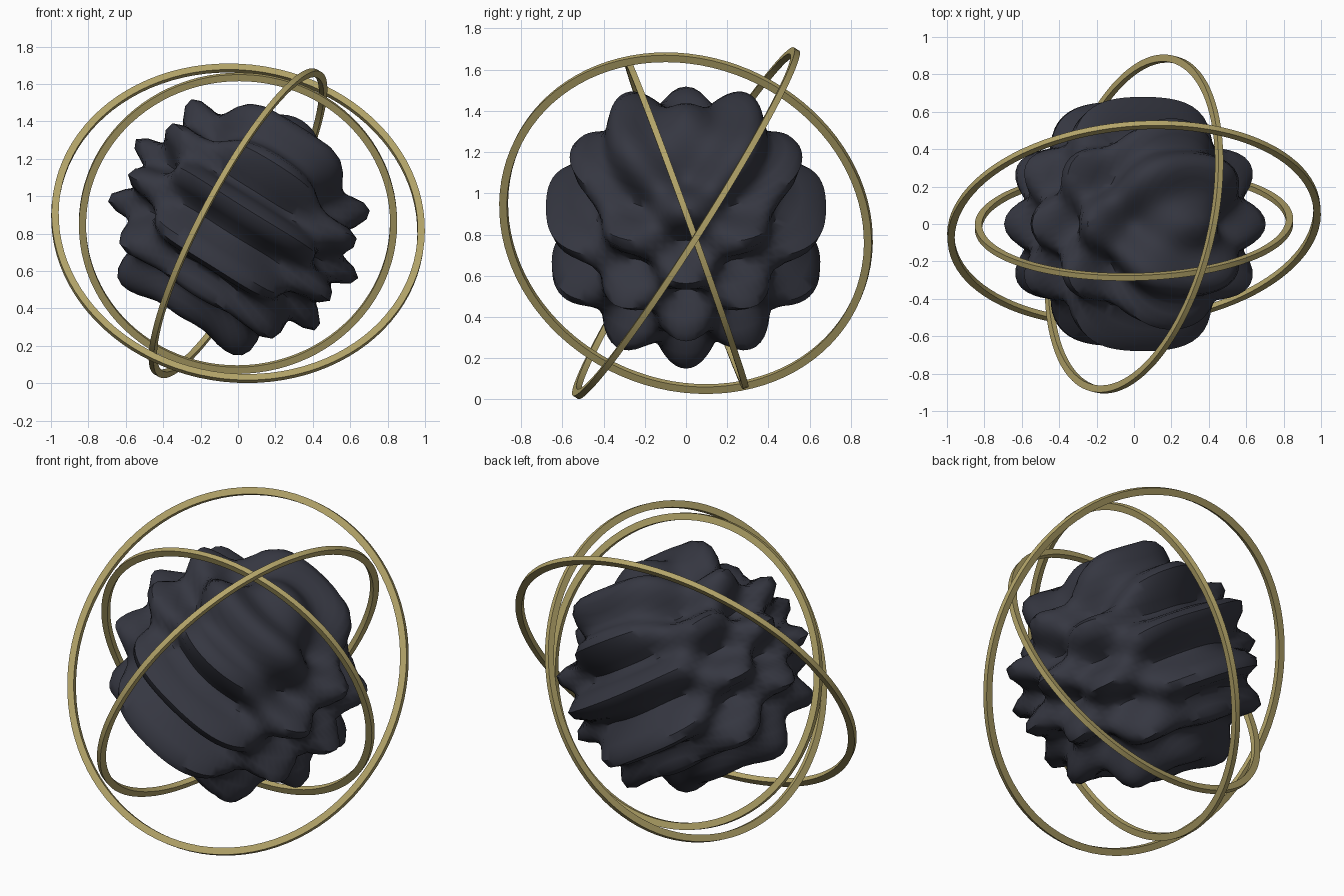
import bpy, bmesh
from math import sin, cos, radians, pi
from mathutils import Vector, Matrix

if "Cube" in bpy.data.objects:
    bpy.data.objects.remove(bpy.data.objects["Cube"])

CENTER = Vector((0, 0, 0.855))


def material(name, color):
    m = bpy.data.materials.new(name)
    m.diffuse_color = (*color, 1)
    m.use_nodes = True
    m.node_tree.nodes["Principled BSDF"].inputs["Base Color"].default_value = m.diffuse_color
    return m


dark = material("dark_stone", (0.036, 0.038, 0.053))
brass = material("brass", (0.45, 0.37, 0.14))

# Rippled core: sphere displaced by a checkered wave, then tilted
bpy.ops.mesh.primitive_uv_sphere_add(segments=96, ring_count=48, radius=1, location=CENTER,
                                     rotation=(0, radians(32), 0))
core = bpy.context.object
core.name = "rippled_core"
for v in core.data.vertices:
    n = v.co.normalized()
    v.co = n * (0.603 + 0.105 * sin(13 * n.z) * cos(7 * n.y))
core.data.materials.append(dark)
bpy.ops.object.shade_smooth_by_angle(angle=radians(50))


# Flat band ring with a rectangular section (w radial, h axial)
def band_ring(name, radius, normal, w=0.038, h=0.03, steps=96):
    bm = bmesh.new()
    loops = []
    for i in range(steps):
        turn = Matrix.Rotation(2 * pi * i / steps, 3, 'Z')
        loops.append([bm.verts.new(turn @ Vector((radius + a * w / 2, 0, b * h / 2)))
                      for a, b in ((-1, -1), (1, -1), (1, 1), (-1, 1))])
    for i, a in enumerate(loops):
        b = loops[(i + 1) % steps]
        for k in range(4):
            j = (k + 1) % 4
            bm.faces.new((a[k], b[k], b[j], a[j]))
    bmesh.ops.recalc_face_normals(bm, faces=bm.faces)
    mesh = bpy.data.meshes.new(name)
    bm.to_mesh(mesh)
    bm.free()
    ob = bpy.data.objects.new(name, mesh)
    bpy.context.collection.objects.link(ob)
    ob.location = CENTER
    ob.rotation_euler = Vector(normal).to_track_quat('Z', 'Y').to_euler()
    mesh.materials.append(brass)
    bpy.context.view_layer.objects.active = ob
    bpy.ops.object.select_all(action='DESELECT')
    ob.select_set(True)
    bpy.ops.object.shade_smooth_by_angle(angle=radians(30))


# Three orbiting rings
band_ring("outer_ring", 0.982, (0.08, -0.843, 0.535))
band_ring("middle_ring", 0.905, (0.864, -0.21, -0.457))
band_ring("inner_ring", 0.832, (-0.02, 0.94, 0.34))
